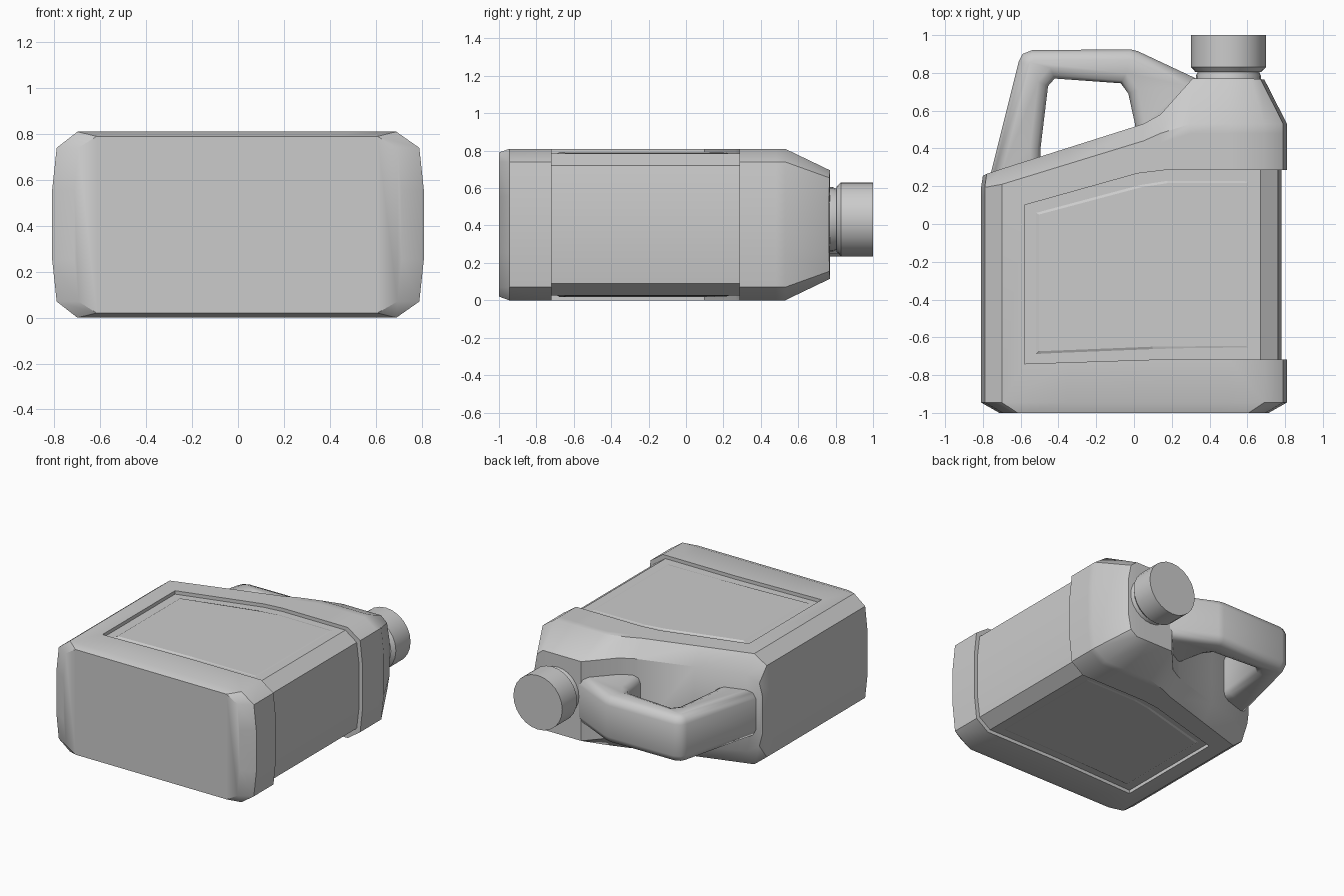
import bpy, bmesh, math
from mathutils import Matrix

if "Cube" in bpy.data.objects:
    bpy.data.objects.remove(bpy.data.objects["Cube"])

ZC = 0.405  # mid height of the lying jug
mat = bpy.data.materials.new("grey_plastic")
mat.diffuse_color = (0.6, 0.6, 0.6, 1)
mat.use_nodes = True
mat.node_tree.nodes["Principled BSDF"].inputs["Base Color"].default_value = mat.diffuse_color


def interp(pts, x):
    if x <= pts[0][0]:
        return pts[0][1]
    for (a, b), (c, d) in zip(pts, pts[1:]):
        if x <= c:
            return b + (d - b) * (x - a) / (c - a)
    return pts[-1][1]


def finish(name, bm):
    bmesh.ops.recalc_face_normals(bm, faces=bm.faces)
    me = bpy.data.meshes.new(name)
    bm.to_mesh(me)
    bm.free()
    ob = bpy.data.objects.new(name, me)
    bpy.context.collection.objects.link(ob)
    me.materials.append(mat)
    return ob


def smooth(ob, angle=35):
    bpy.ops.object.select_all(action='DESELECT')
    ob.select_set(True)
    bpy.context.view_layer.objects.active = ob
    bpy.ops.object.shade_smooth_by_angle(angle=math.radians(angle))


def loft(name, rings):
    """Each ring is a list of columns (x, y, half height), mirrored about mid height."""
    bm = bmesh.new()
    loops = []
    for r in rings:
        top = [bm.verts.new((x, y, ZC + h)) for x, y, h in r]
        bot = [bm.verts.new((x, y, ZC - h)) for x, y, h in r]
        loops.append(top + bot[::-1])
    n = len(loops[0])
    for a, b in zip(loops, loops[1:]):
        for i in range(n):
            j = (i + 1) % n
            bm.faces.new((a[i], a[j], b[j], b[i]))
    for l in (loops[0], loops[-1]):
        for i in range(n // 2 - 1):
            bm.faces.new((l[i], l[i + 1], l[n - 2 - i], l[n - 1 - i]))
    return finish(name, bm)


def prism(name, outline, z0, z1, bevel=0):
    bm = bmesh.new()
    f = bm.faces.new([bm.verts.new((x, y, z0)) for x, y in outline])
    ext = bmesh.ops.extrude_face_region(bm, geom=[f])
    for v in ext['geom']:
        if isinstance(v, bmesh.types.BMVert):
            v.co.z = z1
    if bevel:
        rim = [e for e in bm.edges if abs(e.verts[0].co.z - e.verts[1].co.z) < 1e-5]
        bmesh.ops.bevel(bm, geom=rim, offset=bevel, segments=2, profile=0.5, affect='EDGES')
    return finish(name, bm)


def boolean(ob, other, op):
    m = ob.modifiers.new(op.lower(), 'BOOLEAN')
    m.operation, m.object, m.solver = op, other, 'EXACT'
    bpy.ops.object.select_all(action='DESELECT')
    ob.select_set(True)
    bpy.context.view_layer.objects.active = ob
    bpy.ops.object.modifier_apply(modifier=m.name)
    bpy.data.objects.remove(other)


# Body: rounded box lofted from the base to the slanted shoulder
xs = [-.81, -.79, -.70, -.35, .05, .14, .30, .50, .69, .79, .81]
hs = [.15, .335, .405, .405, .405, .405, .405, .405, .405, .335, .15]
ridge = [(-.81, .19), (-.70, .21), (.05, .44), (.14, .48), (.30, .53), (.81, .53)]
crest = [(-.81, .25), (-.77, .27), (.05, .53), (.14, .58), (.31, .77), (.65, .77), (.68, .765)]
topx = [-.80, -.78, -.70, -.35, .05, .14, .31, .50, .62, .67, .69]
toph = [.13, .23, .28, .29, .29, .29, .29, .29, .29, .25, .14]
base = [(x * .88, -1, min(h, .385)) for x, h in zip(xs, hs)]
body = loft("body", [
    base,
    [(x, -.945, h) for x, h in zip(xs, hs)],
    [(x, interp(ridge, x) - .05, h) for x, h in zip(xs, hs)],
    [(x, interp(ridge, x), h) for x, h in zip(xs, hs)],
    [(x, interp(crest, x), h) for x, h in zip(topx, toph)],
])

# Label band: cut through the body, then filled by a slightly slimmer core
band = [(-.58, -.74), (.1, -.718), (.95, -.718), (.95, .285), (.16, .285), (.02, .268), (-.58, .10)]
boolean(body, prism("band_cutter", band, -.2, 1.1), 'DIFFERENCE')
cx = [-.66, -.645, -.60, .05, .16, .67, .762, .782]
ch = [.38, .38, .38, .38, .38, .38, .315, .15]
end = [(-.66, .10), (.05, .30), (.16, .32), (.8, .32)]
core = loft("core", [
    [(x, -.78, h) for x, h in zip(cx, ch)],
    [(x, interp(end, x), h) for x, h in zip(cx, ch)],
])
boolean(body, core, 'UNION')
smooth(body)

# Label panels: thin plates on both broad sides, fading out to the right
panel = [(-.52, -.69), (.1, -.665), (.61, -.66), (.61, .232), (.18, .232), (.04, .21), (-.52, .06)]
for side, name in ((1, "upper_label_panel"), (-1, "lower_label_panel")):
    bm = bmesh.new()
    z = ZC + side * .379
    low = [bm.verts.new((x, y, z)) for x, y in panel]
    mx, my = .045, -.22
    high = [bm.verts.new((mx + (x - mx) * .97, my + (y - my) * .965,
                          ZC + side * (.3885 - .007 * (x + .52) / 1.13))) for x, y in panel]
    n = len(panel)
    for i in range(n):
        j = (i + 1) % n
        bm.faces.new((low[i], low[j], high[j], high[i]))
    bm.faces.new(high)
    bm.faces.new(low[::-1])
    finish(name, bm)

# Handle: flat hook with rounded rims, rooted in the shoulder
hook = [(-.775, .20), (-.61, .86), (-.59, .90), (-.54, .92), (-.02, .925), (.02, .915), (.34, .765),
        (.32, .50), (.02, .43), (.005, .53), (-.03, .69), (-.07, .745), (-.42, .77),
        (-.455, .73), (-.495, .40), (-.49, .22)]
handle = prism("handle", hook, ZC - .17, ZC + .17, .055)
smooth(handle, 50)


# Neck and cap: turned profiles along y
def turned(name, profile, sides=24):
    bm = bmesh.new()
    loops = []
    for y, r in profile:
        loops.append([bm.verts.new((.5 + r * math.cos(2 * math.pi * k / sides), y,
                                    .433 + r * math.sin(2 * math.pi * k / sides)))
                      for k in range(sides)])
    for a, b in zip(loops, loops[1:]):
        for i in range(sides):
            j = (i + 1) % sides
            bm.faces.new((a[i], a[j], b[j], b[i]))
    bm.faces.new(loops[0])
    bm.faces.new(loops[-1])
    smooth(finish(name, bm))


turned("neck", [(.74, .172), (.785, .172), (.80, .165), (.83, .165)])
turned("cap", [(.805, .175), (.83, .198), (1.0, .198)])
